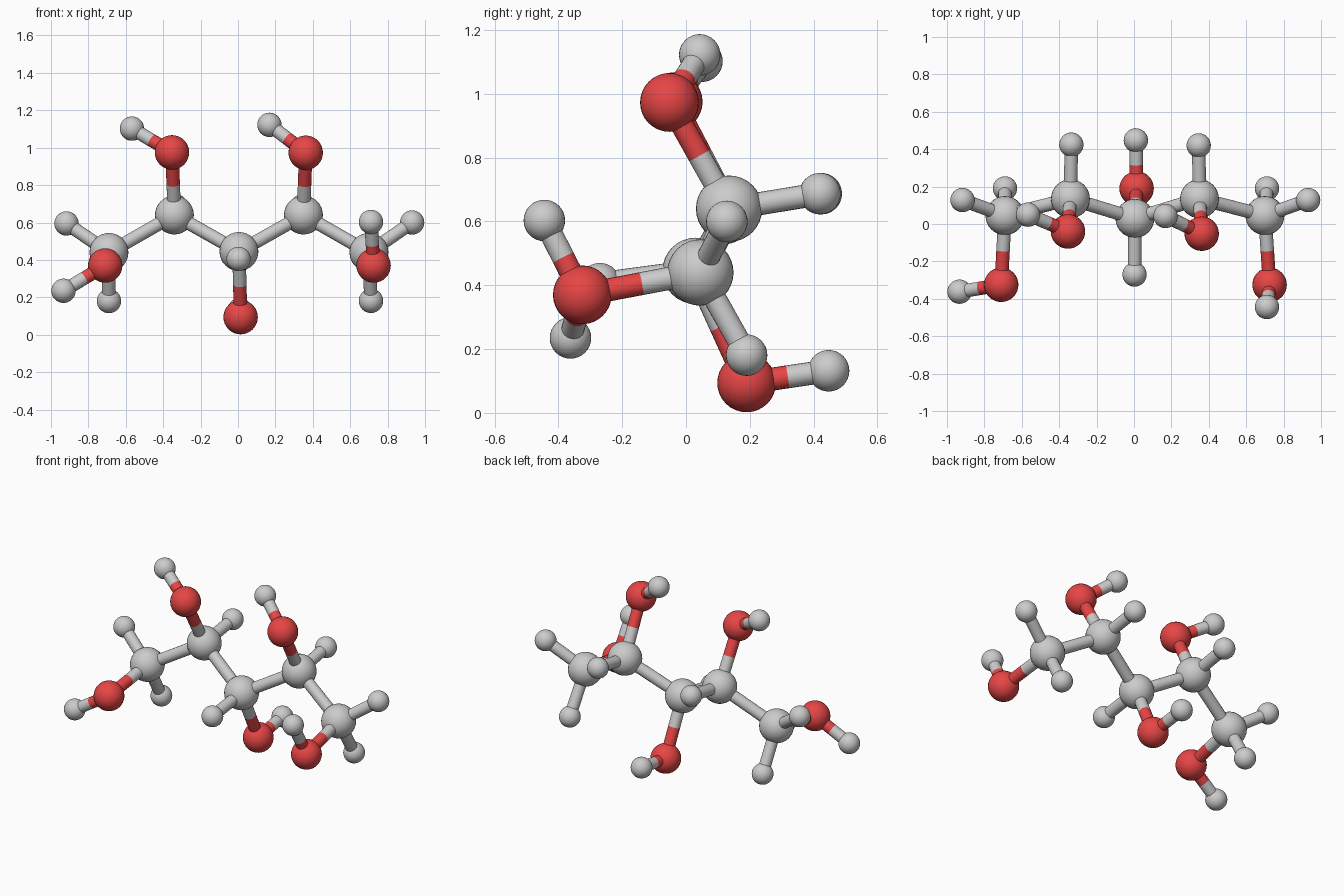
import bpy, bmesh
from mathutils import Vector

if "Cube" in bpy.data.objects:
    bpy.data.objects.remove(bpy.data.objects["Cube"])

RADIUS = {"carbon": 0.104, "oxygen": 0.092, "hydrogen": 0.065}
BOND_R = 0.036

red = bpy.data.materials.new("red")
red.diffuse_color = (0.8, 0.06, 0.06, 1)
red.use_nodes = True
red.node_tree.nodes["Principled BSDF"].inputs["Base Color"].default_value = red.diffuse_color


def finish(name, bm, coloured):
    me = bpy.data.meshes.new(name)
    for f in bm.faces:
        f.smooth = len(f.verts) <= 4      # keep the round end caps flat
    bm.to_mesh(me)
    bm.free()
    ob = bpy.data.objects.new(name, me)
    bpy.context.collection.objects.link(ob)
    if coloured:
        me.materials.append(red)
    return ob


def ball(kind, label, pos):
    bm = bmesh.new()
    bmesh.ops.create_uvsphere(bm, u_segments=32, v_segments=16, radius=RADIUS[kind])
    finish(f"{kind}_{label}", bm, kind == "oxygen").location = pos


def rod(name, a, b, coloured):
    d = b - a
    bm = bmesh.new()
    bmesh.ops.create_cone(bm, cap_ends=True, segments=20, radius1=BOND_R,
                          radius2=BOND_R, depth=d.length)
    ob = finish(name, bm, coloured)
    ob.location = (a + b) / 2
    ob.rotation_mode = 'QUATERNION'
    ob.rotation_quaternion = d.to_track_quat('Z', 'Y')


# atoms: label -> position (first letter gives the element)
atoms = {
    # zigzag carbon chain
    "c1": (-0.69, 0.045, 0.44), "c2": (-0.34, 0.135, 0.64), "c3": (0.005, 0.03, 0.445),
    "c4": (0.35, 0.135, 0.64), "c5": (0.70, 0.045, 0.44),
    # oxygens
    "o1": (-0.71, -0.325, 0.37), "o2": (-0.353, -0.04, 0.975), "o3": (0.014, 0.19, 0.094),
    "o4": (0.362, -0.052, 0.973), "o5": (0.725, -0.325, 0.37),
    # hydrogens on oxygens
    "h1o": (-0.933, -0.362, 0.235), "h2o": (-0.567, 0.05, 1.102), "h3o": (0.01, 0.447, 0.132),
    "h4o": (0.168, 0.043, 1.122), "h5o": (0.711, -0.444, 0.603),
    # hydrogens on carbons
    "h1a": (-0.917, 0.128, 0.595), "h1b": (-0.69, 0.19, 0.18), "h2a": (-0.335, 0.424, 0.687),
    "h3a": (0.003, -0.27, 0.405), "h4a": (0.346, 0.42, 0.687),
    "h5a": (0.931, 0.128, 0.6), "h5b": (0.711, 0.19, 0.181),
}
atoms = {k: Vector(v) for k, v in atoms.items()}
KIND = {"c": "carbon", "o": "oxygen", "h": "hydrogen"}

for label, pos in atoms.items():
    ball(KIND[label[0]], label[1:], pos)

# bonds: chain neighbours, then every side group to its parent atom
bonds = [(f"c{i}", f"c{i + 1}") for i in range(1, 5)]
for label in atoms:
    if label[0] == "o":
        bonds.append(("c" + label[1], label))
    elif label[0] == "h":
        bonds.append((("o" if label[2] == "o" else "c") + label[1], label))

# each bond is two halves, each in the colour of its atom
for a, b in bonds:
    mid = (atoms[a] + atoms[b]) / 2
    rod(f"bond_{a}_{b}_start", atoms[a], mid, a[0] == "o")
    rod(f"bond_{a}_{b}_end", mid, atoms[b], b[0] == "o")
